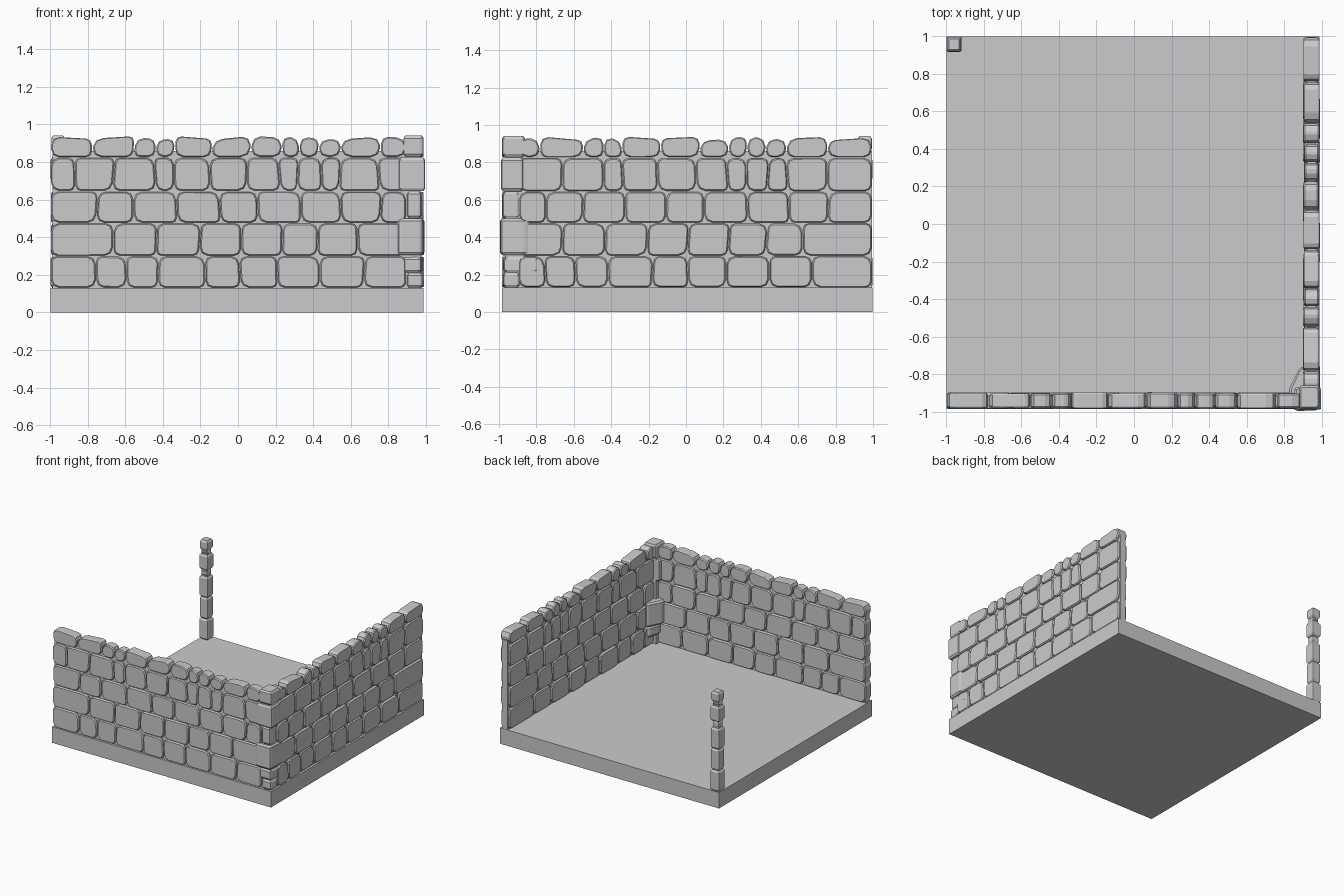
import bpy, bmesh, random
from math import pi
from mathutils import Matrix, Vector

if "Cube" in bpy.data.objects:
    bpy.data.objects.remove(bpy.data.objects["Cube"])

random.seed(4)
BASE_Z = 0.13
ROWS = [0.13, 0.30, 0.475, 0.645, 0.825, 0.935]
OUT, INN = -0.983, -0.897          # outer and inner wall faces
JOINTS = [
    [-0.75, -0.59, -0.42, -0.18, 0.01, 0.21, 0.44, 0.67],
    [-0.66, -0.43, -0.20, 0.01, 0.23, 0.43, 0.63],
    [-0.75, -0.55, -0.33, -0.10, 0.10, 0.33, 0.55, 0.76],
    [-0.87, -0.66, -0.44, -0.34, -0.15, 0.05, 0.22, 0.32, 0.44, 0.54, 0.75],
    [-0.78, -0.55, -0.44, -0.34, -0.14, 0.07, 0.23, 0.33, 0.43, 0.54, 0.76],
]


def finish(bm, name):
    bmesh.ops.recalc_face_normals(bm, faces=bm.faces)
    me = bpy.data.meshes.new(name)
    bm.to_mesh(me)
    bm.free()
    ob = bpy.data.objects.new(name, me)
    bpy.context.collection.objects.link(ob)
    return ob


def add_box(bm, lo, hi):
    lo, hi = Vector(lo), Vector(hi)
    m = Matrix.Translation((lo + hi) / 2) @ Matrix.Diagonal((hi - lo).to_4d())
    m[3][3] = 1
    bmesh.ops.create_cube(bm, size=1, matrix=m)


def rounded(corners, r):
    """Polygon outline with each corner cut into a three-point round."""
    pts, n = [], len(corners)
    for i in range(n):
        c = Vector(corners[i])
        p, q = Vector(corners[i - 1]) - c, Vector(corners[(i + 1) % n]) - c
        k = r * random.uniform(0.7, 1.35)
        a = c + p.normalized() * min(k, p.length * 0.42)
        b = c + q.normalized() * min(k, q.length * 0.42)
        pts += [a, (a + b) * 0.3 + c * 0.4, b]
    return pts


def prism(bm, pts, levels, place):
    """Loft an outline through (depth, inset) levels and cap both ends."""
    mid = sum(pts, Vector((0, 0))) / len(pts)
    rings = []
    for d, inset in levels:
        ring = []
        for p in pts:
            v = p - mid
            v = v * max(0.3, 1 - inset / max(v.length, 1e-4))
            ring.append(bm.verts.new(place(mid + v, d)))
        rings.append(ring)
    n = len(pts)
    for r0, r1 in zip(rings, rings[1:]):
        for i in range(n):
            bm.faces.new((r0[i], r0[(i + 1) % n], r1[(i + 1) % n], r1[i]))
    bm.faces.new(rings[0])
    bm.faces.new(rings[-1])


def wall(name, start, end):
    """Five courses of rounded stones around a recessed core."""
    bm = bmesh.new()
    add_box(bm, (start + 0.01, OUT + 0.018, BASE_Z - 0.01),
            (end, INN - 0.018, 0.86))
    for k, joints in enumerate(JOINTS):
        z0, z1 = ROWS[k], ROWS[k + 1]
        inner = [j for j in joints if start + 0.06 < j < end - 0.06]
        ends = [(start, start)] + [
            (j + random.uniform(-.008, .008), j + random.uniform(-.008, .008))
            for j in inner] + [(end, end)]
        for (l0, l1), (r0, r1) in zip(ends, ends[1:]):
            g = 0.003
            top = [z1 - g, z1 - g]
            if k == 4:
                top = [z1 + random.uniform(-.018, .004) for _ in top]
            outline = rounded([(l0 + g, z0 + g), (r0 - g, z0 + g),
                               (r1 - g, top[1]), (l1 + g, top[0])],
                              0.04 if k == 4 else 0.032)
            a = OUT + random.uniform(-0.002, 0.006)
            b = INN - random.uniform(-0.002, 0.006)
            prism(bm, outline,
                  [(a, .007), (a + .008, 0), (b - .008, 0), (b, .007)],
                  lambda p, d: (p.x, d, p.y))
    return finish(bm, name)


def pillar_stone(bm, corners, z0, z1, r=0.012):
    prism(bm, rounded(corners, r),
          [(z0, .012), (z0 + .014, 0), (z1 - .014, 0), (z1, .012)],
          lambda p, d: (p.x, p.y, d))


def square(x0, y0, x1, y1):
    return [(x0, y0), (x1, y0), (x1, y1), (x0, y1)]


# Floor slab
bm = bmesh.new()
add_box(bm, (-0.997, -0.983, 0), (0.987, 0.997, BASE_Z))
finish(bm, "floor_slab")

# Front wall, and the same wall turned for the right side
wall("front_wall", -0.997, 0.895)
right = wall("right_wall", -0.895, 0.995)
right.matrix_world = Matrix.Translation((0.004, 0, 0)) @ Matrix.Rotation(pi / 2, 4, 'Z')

# Corner pillar: slim core with large quoin stones
bm = bmesh.new()
add_box(bm, (0.88, -0.965, BASE_Z - 0.01), (0.97, -0.87, 0.90))
pillar_stone(bm, square(0.90, -0.978, 0.982, -0.89), 0.13, 0.21)
pillar_stone(bm, [(0.87, -0.975), (0.975, -0.975), (0.992, -0.79),
                  (0.89, -0.79), (0.86, -0.88)], 0.21, 0.295)
pillar_stone(bm, [(0.85, -0.996), (0.985, -0.99), (0.992, -0.85),
                  (0.89, -0.75), (0.82, -0.885)], 0.305, 0.50, 0.02)
pillar_stone(bm, square(0.90, -0.98, 0.975, -0.89), 0.50, 0.645)
pillar_stone(bm, square(0.855, -0.988, 0.996, -0.87), 0.645, 0.825)
pillar_stone(bm, square(0.88, -0.984, 0.988, -0.86), 0.83, 0.94)
finish(bm, "corner_pillar")

# Free-standing post at the back left corner
bm = bmesh.new()
add_box(bm, (-0.982, 0.93, BASE_Z - 0.01), (-0.932, 0.982, 0.92))
levels = [0.13, 0.30, 0.475, 0.645, 0.70, 0.825, 0.86, 0.94]
for i, (z0, z1) in enumerate(zip(levels, levels[1:])):
    s = 0.012 if i in (3, 5) else random.uniform(0, 0.004)
    pillar_stone(bm, square(-0.997 + s, 0.915 + s, -0.917 - s, 0.997 - s), z0, z1, 0.008)
finish(bm, "back_post")
